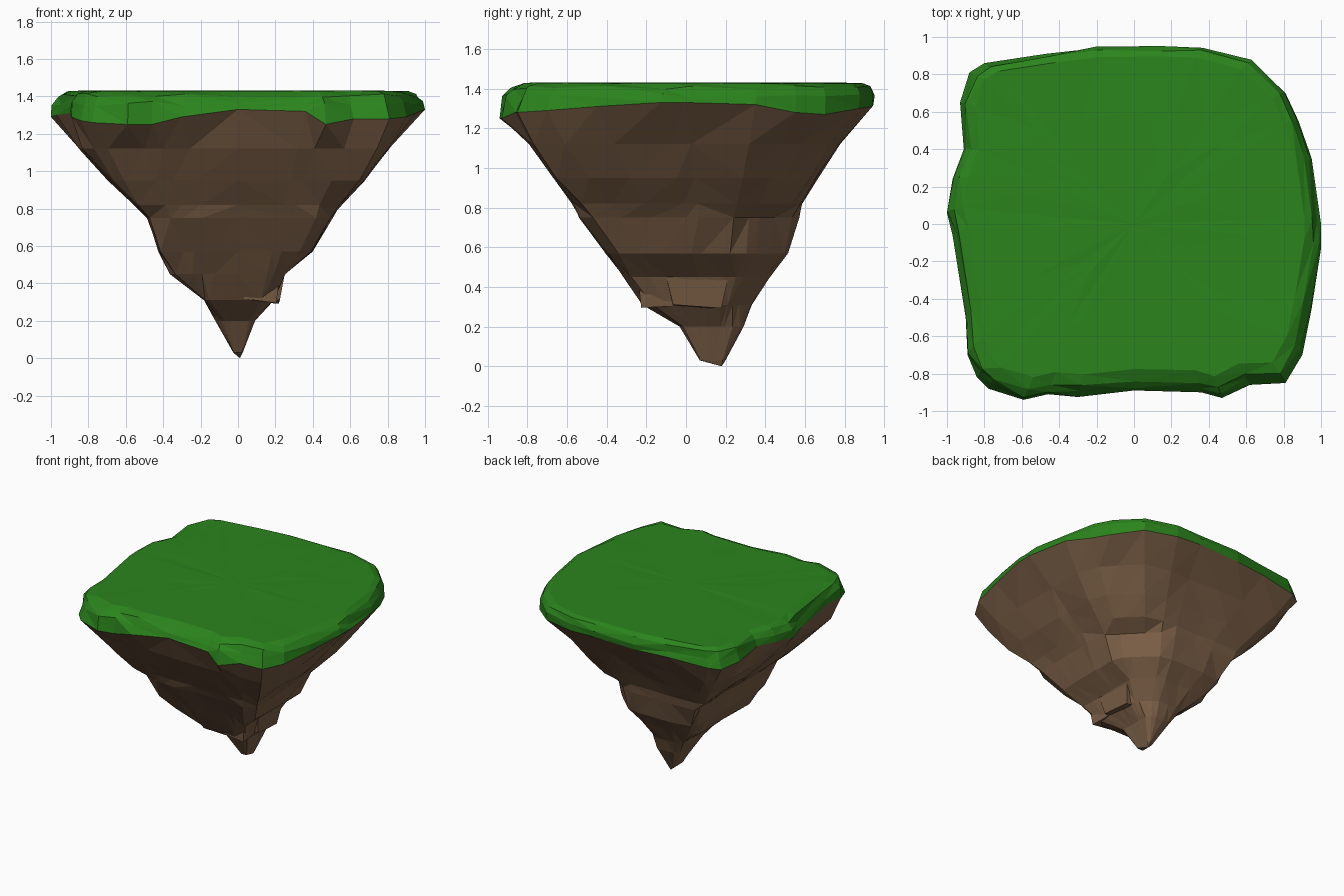
import bpy, bmesh, math, random
from mathutils import Vector

if "Cube" in bpy.data.objects:
    bpy.data.objects.remove(bpy.data.objects["Cube"])

random.seed(4)
CX, CY = 0.0, 0.13          # axis of the rock, through its tip

# Widest outline of the island: x, y and height of the grass edge
RIM = [(1, 0, 1.33), (1, -.13, 1.33), (.95, -.45, 1.31), (.9, -.7, 1.29), (.81, -.85, 1.28),
       (.62, -.86, 1.28), (.47, -.93, 1.25), (.36, -.9, 1.32), (0, -.89, 1.33), (-.3, -.925, 1.29),
       (-.46, -.91, 1.25), (-.59, -.94, 1.25), (-.78, -.88, 1.26), (-.84, -.82, 1.27),
       (-.89, -.7, 1.29), (-.9, -.5, 1.31), (-.97, -.06, 1.3), (-1, .06, 1.29), (-.97, .24, 1.31),
       (-.91, .4, 1.32), (-.93, .65, 1.3), (-.88, .81, 1.28), (-.8, .86, 1.29), (-.47, .91, 1.31),
       (-.2, .94, 1.31), (.15, .945, 1.32), (.37, .94, 1.31), (.63, .87, 1.3), (.81, .7, 1.27),
       (.88, .55, 1.28), (.95, .35, 1.32)]

# Rock levels: z, then reach towards E, NE, N, NW, W, SW, S, SE
LEVELS = [(1.12, .81, .87, .77, 1.05, .84, 1.08, .78, 1.1),
          (.95, .67, .74, .66, .9, .69, .92, .66, .95),
          (.82, .55, .63, .58, .79, .55, .8, .57, .83),
          (.75, .5, .51, .565, .73, .48, .73, .53, .75),
          (.57, .395, .47, .51, .62, .42, .58, .4, .56),
          (.45, .25, .37, .42, .51, .36, .5, .31, .39),
          (.31, .19, .27, .33, .36, .18, .26, .22, .25),
          (.2, .09, .24, .29, .26, .12, .08, .03, .08),
          (.03, .025, .15, .21, .14, .025, -.03, -.07, -.03)]


def material(name, color):
    m = bpy.data.materials.new(name)
    m.diffuse_color = (*color, 1)
    m.use_nodes = True
    m.node_tree.nodes["Principled BSDF"].inputs["Base Color"].default_value = m.diffuse_color
    return m


def finish(bm, name, mat):
    bmesh.ops.recalc_face_normals(bm, faces=bm.faces)
    mesh = bpy.data.meshes.new(name)
    bm.to_mesh(mesh)
    bm.free()
    mesh.materials.append(mat)
    obj = bpy.data.objects.new(name, mesh)
    bpy.context.collection.objects.link(obj)
    return obj


def loft(name, rings, tip, mat):
    """Skin a stack of equal rings and close the last one on a point."""
    bm = bmesh.new()
    loops = [[bm.verts.new(p) for p in ring] for ring in rings]
    n = len(rings[0])
    for a, b in zip(loops, loops[1:]):
        for i in range(n):
            j = (i + 1) % n
            bm.faces.new((a[i], a[j], b[j], b[i]))
    end = bm.verts.new(tip)
    for i in range(n):
        bm.faces.new((loops[-1][i], loops[-1][(i + 1) % n], end))
    bmesh.ops.triangulate(bm, faces=bm.faces)
    return finish(bm, name, mat)


def rock_ring(level):
    """Eight-sided section of the rock, sampled below every rim point."""
    z, reach = level[0], level[1:]
    ring = []
    for x, y, _ in RIM:
        d = Vector((x - CX, y - CY)).normalized()
        r = 9
        for k, h in enumerate(reach):
            n = Vector((math.cos(k * math.pi / 4), math.sin(k * math.pi / 4)))
            if d.dot(n) > .05:
                r = min(r, (h - n.x * CX - n.y * CY) / d.dot(n))
        r *= random.uniform(.985, 1.015)
        ring.append((CX + d.x * r, CY + d.y * r, z))
    return ring


def grass_ring(scale, shift, z, bump):
    ring = []
    for x, y, _ in RIM:
        s = scale + random.uniform(-bump, bump)
        ring.append((x * s, y * s + shift, z + random.uniform(-bump, bump)))
    return ring


def chunk(name, center, size, mat):
    """Rough angular boulder: hull of a jittered box, narrower below."""
    bm = bmesh.new()
    for sx in (-1, 1):
        for sy in (-1, 1):
            for sz in (-1, 1):
                k = .5 * (.75 if sz < 0 else 1) * random.uniform(.85, 1.08)
                bm.verts.new((center[0] + sx * size[0] * k, center[1] + sy * size[1] * k,
                              center[2] + sz * size[2] * .5 * random.uniform(.8, 1.1)))
    bmesh.ops.convex_hull(bm, input=bm.verts)
    finish(bm, name, mat)


green = material("grass", (.024, .23, .012))
brown = material("rock", (.19, .11, .06))

# Rock cone
loft("rock_body", [RIM] + [rock_ring(l) for l in LEVELS], (.01, .18, 0), brown)

# Boulders breaking up the lower rock
chunk("front_boulder", (.12, -.14, .42), (.22, .22, .24), brown)
chunk("right_boulder", (.13, .06, .4), (.24, .32, .2), brown)

# Grass cap: lip, uneven shoulder and nearly flat top
loft("grass_cap",
     [RIM,
      grass_ring(.985, .01, 1.36, .014),
      grass_ring(.96, .02, 1.405, .01),
      grass_ring(.91, .035, 1.428, .003),
      grass_ring(.6, .02, 1.43, .002),
      grass_ring(.3, .01, 1.43, .002)],
     (0, 0, 1.43), green)
